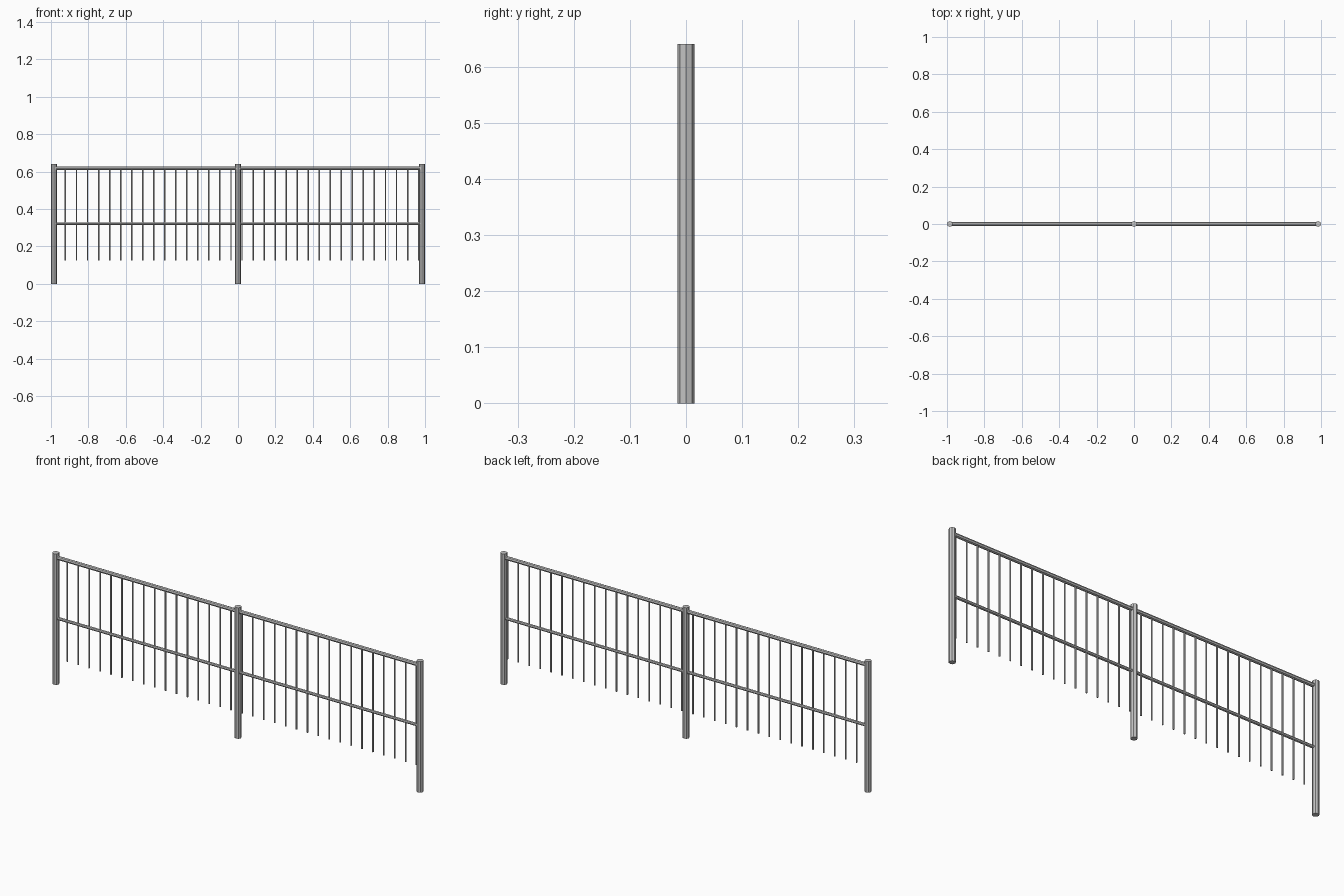
import bpy
from math import radians
from mathutils import Matrix

cube = bpy.data.objects.get("Cube")
if cube:
    bpy.data.objects.remove(cube, do_unlink=True)

# Single galvanised steel colour
steel = bpy.data.materials.new("steel grey")
steel.use_nodes = True
colour = (0.55, 0.55, 0.55, 1)
steel.diffuse_color = colour
steel.node_tree.nodes["Principled BSDF"].inputs["Base Color"].default_value = colour

POST_X = 0.9845
POST_R = 0.0155
POST_H = 0.64


def tube(name, radius, length, centre, along_x=False):
    """Eight-sided flat-shaded bar, standing or lying along x."""
    bpy.ops.mesh.primitive_cylinder_add(vertices=8, radius=radius, depth=length)
    ob = bpy.context.object
    ob.name = name
    if along_x:
        ob.data.transform(Matrix.Rotation(radians(90), 4, "Y"))
    ob.location = centre
    ob.data.materials.append(steel)
    return ob


# Three posts
for name, x in (("right_post", -POST_X), ("middle_post", 0), ("left_post", POST_X)):
    tube(name, POST_R, POST_H, (x, 0, POST_H / 2))

# Handrail and thinner middle rail
tube("top_rail", 0.0095, 2 * POST_X, (0, 0, 0.617), True)
tube("middle_rail", 0.0075, 2 * POST_X, (0, 0, 0.321), True)

# Evenly spaced balusters hanging from the handrail
LOW, HIGH = 0.124, 0.617
for i in range(33):
    x = -0.9225 + i * 0.059
    tube(f"baluster_{i + 1:02d}", 0.0038, HIGH - LOW, (x, 0, (LOW + HIGH) / 2))
